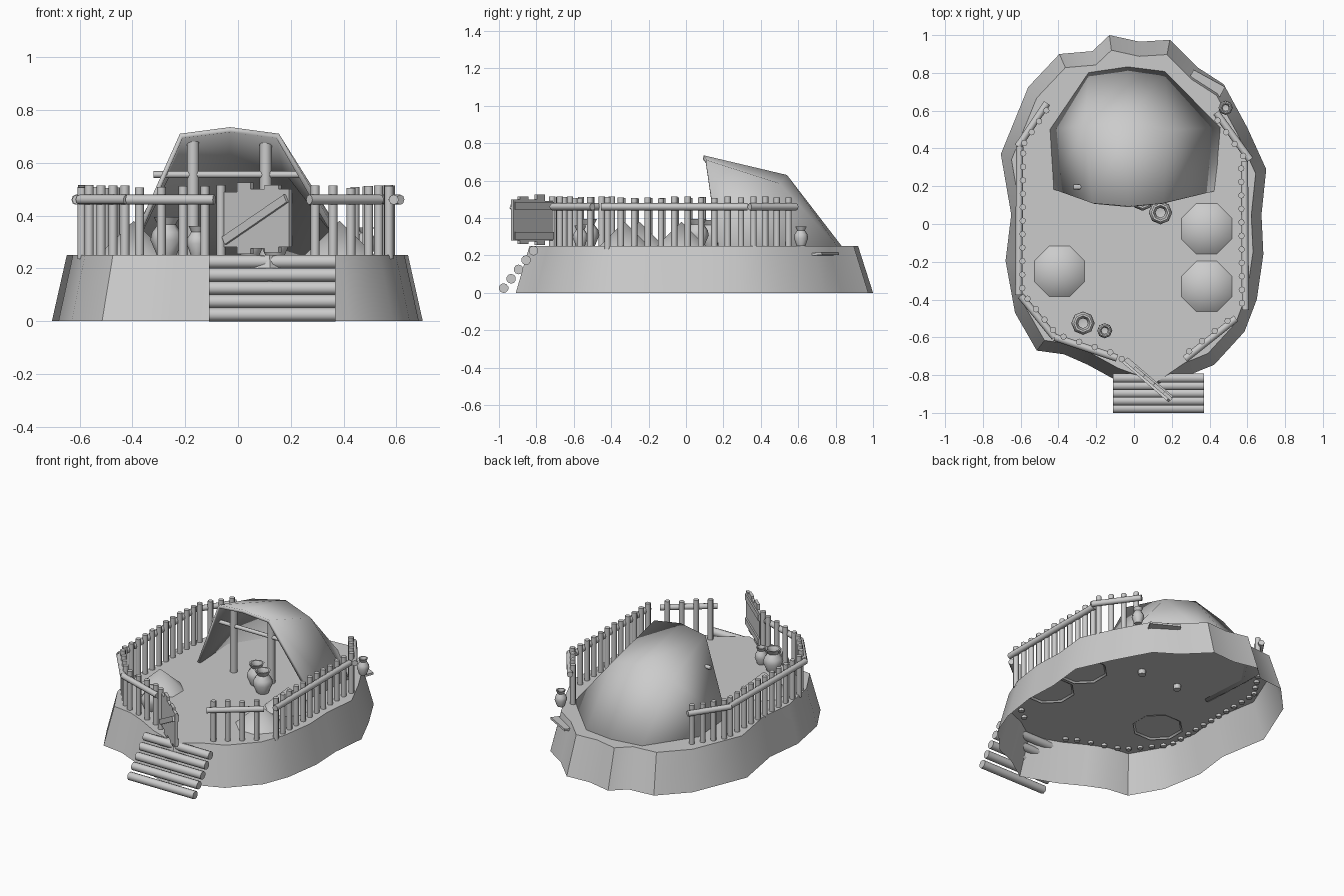
import bpy, bmesh, math, random
from mathutils import Vector

random.seed(4)
if "Cube" in bpy.data.objects:
    bpy.data.objects.remove(bpy.data.objects["Cube"])

GROUND = 0.25
grey = bpy.data.materials.new("plain grey")
grey.use_nodes = True
grey.diffuse_color = (0.6, 0.6, 0.6, 1)
grey.node_tree.nodes["Principled BSDF"].inputs["Base Color"].default_value = (0.6, 0.6, 0.6, 1)


def finish(bm, name, angle=40, outward=True):
    if outward:
        bmesh.ops.recalc_face_normals(bm, faces=bm.faces)
    mesh = bpy.data.meshes.new(name)
    bm.to_mesh(mesh)
    bm.free()
    mesh.materials.append(grey)
    obj = bpy.data.objects.new(name, mesh)
    bpy.context.collection.objects.link(obj)
    bpy.ops.object.select_all(action='DESELECT')
    obj.select_set(True)
    bpy.context.view_layer.objects.active = obj
    bpy.ops.object.shade_smooth_by_angle(angle=math.radians(angle))
    return obj


def log(name, a, b, radius, sides=8):
    """Round timber between two points."""
    a, b = Vector(a), Vector(b)
    bm = bmesh.new()
    bmesh.ops.create_cone(bm, cap_ends=True, segments=sides, radius1=radius,
                          radius2=radius, depth=(b - a).length)
    obj = finish(bm, name, 50)
    obj.location = (a + b) / 2
    obj.rotation_euler = (b - a).to_track_quat('Z', 'Y').to_euler()
    return obj


def box(name, center, size, rot=(0, 0, 0)):
    bm = bmesh.new()
    bmesh.ops.create_cube(bm, size=1)
    bmesh.ops.scale(bm, vec=size, verts=bm.verts)
    obj = finish(bm, name, 30)
    obj.location, obj.rotation_euler = center, rot
    return obj


# Hollow earth mound: irregular outline, tapered wall, flat top
outline = [(-.13, 1), (.03, .965), (.19, .975), (.335, .83), (.475, .74), (.6, .51),
           (.7, .29), (.675, .05), (.685, -.16), (.65, -.4), (.585, -.57),
           (.425, -.745), (.29, -.8), (.13, -.91), (-.09, -.83), (-.245, -.745),
           (-.37, -.69), (-.515, -.67), (-.63, -.47), (-.68, -.195), (-.65, .05),
           (-.705, .37), (-.56, .725), (-.395, .9), (-.22, .915)]
bm = bmesh.new()
low = [bm.verts.new((x, y, 0)) for x, y in outline]
high = [bm.verts.new((x * .92, y * .92, GROUND)) for x, y in outline]
for i in range(len(outline)):
    j = (i + 1) % len(outline)
    bm.faces.new((low[j], low[i], high[i], high[j]))
bm.faces.new(list(reversed(high)))
finish(bm, "earth_mound", outward=False)

# Tent: three arches lofted from the opening to the back hem
arches = [
    [(-.43, .185, .24), (-.22, .11, .71), (-.03, .095, .735), (.155, .11, .71), (.43, .175, .24)],
    [(-.45, .5, .24), (-.26, .52, .585), (-.03, .54, .63), (.18, .5, .585), (.45, .34, .24)],
    [(-.45, .735, .24), (-.24, .81, .24), (-.035, .84, .24), (.165, .815, .24), (.465, .51, .24)],
]
bm = bmesh.new()
rows = [[bm.verts.new(p) for p in arch] for arch in arches]
for r, s in zip(rows, rows[1:]):
    for i in range(len(r) - 1):
        bm.faces.new((r[i], r[i + 1], s[i + 1], s[i]))
tent = finish(bm, "tent_cover", 65, outward=False)
skin = tent.modifiers.new("thickness", 'SOLIDIFY')
skin.thickness, skin.offset = .02, -1

# Tent frame
for side, x in (("right", -.17), ("left", .105)):
    log(f"tent_post_{side}", (x, .2, .22), (x, .2, .68), .023)
log("tent_beam", (-.32, .195, .555), (.24, .195, .555), .013)

# Fence: rail start, rail end, number of posts
runs = [((-.46, .64), (-.615, .41), 4), ((-.605, .41), (-.61, -.375), 11),
        ((-.6, -.38), (-.42, -.6), 4), ((-.42, -.6), (-.09, -.71), 4),
        ((.27, -.715), (.54, -.5), 4), ((.59, -.455), (.585, .33), 11),
        ((.615, .34), (.435, .59), 4)]
for n, (a, b, count) in enumerate(runs):
    a, b = Vector((*a, .46)), Vector((*b, .46))
    log(f"fence_rail_{n}", a, b, .019)
    along = (b - a).normalized()
    inward = Vector((-along.y, along.x, 0))
    if inward.dot(a + b) > 0:
        inward = -inward
    for k in range(count):
        p = a.lerp(b, (k + .5) / count) + inward * .018
        log(f"fence_post_{n}_{k}", (p.x, p.y, .235),
            (p.x, p.y, .51 + random.uniform(-.006, .006)), .017)
log("gate_post", (-.065, -.715, .235), (-.065, -.715, .515), .017)

# Open gate of rough planks with cross bars and a brace
hinge, tip = Vector((-.045, -.72, 0)), Vector((.195, -.925, 0))
span = tip - hinge
turn = math.atan2(span.y, span.x)
width = span.length
planks = [(.1, .28, .49), (.3, .255, .525), (.52, .275, .5), (.74, .26, .515), (.91, .28, .5)]
for n, (t, bottom, top) in enumerate(planks):
    c = hinge + span * t
    box(f"gate_plank_{n}", (c.x, c.y, (bottom + top) / 2),
        (width * .215, .018, top - bottom), (0, 0, turn))
face = Vector((span.y, -span.x, 0)).normalized()
mid = hinge + span * .5
for n, z in enumerate((.305, .465)):
    c = mid - face * .012
    box(f"gate_bar_{n}", (c.x, c.y, z), (width, .012, .04), (0, 0, turn))
c = mid + face * .014
box("gate_brace", (c.x, c.y, .385), (width * 1.1, .016, .032), (0, -.48, turn))

# Log steps
for n in range(5):
    y, z = -.975 + .04 * n, .025 + .05 * n
    log(f"step_log_{n}", (-.11, y, z), (.37, y, z), .026, 10)

# Low heaps
for n, (x, y) in enumerate([(-.395, -.25), (.385, -.025), (.385, -.33)]):
    bm = bmesh.new()
    bmesh.ops.create_cone(bm, cap_ends=False, segments=8, radius1=.155, radius2=0, depth=.14)
    heap = finish(bm, f"heap_{n}", 60)
    heap.location = (x, y, .31)
    heap.rotation_euler.z = math.radians(22.5)

# Clay pots: octagonal turned profile, open at the top
profile = [(0, 0), (.6, 0), (1, .4), (.9, .6), (.55, .8), (.8, 1), (.62, 1), (.42, .8), (.5, .5), (0, .45)]
pots = [(-.27, -.525, .062, .145), (-.155, -.565, .04, .11), (.14, .06, .062, .145),
        (.045, .13, .06, .14), (.485, .615, .038, .105)]
for n, (x, y, radius, height) in enumerate(pots):
    bm = bmesh.new()
    verts = [bm.verts.new((r * radius, 0, z * height)) for r, z in profile]
    edges = [bm.edges.new(pair) for pair in zip(verts, verts[1:])]
    bmesh.ops.spin(bm, geom=verts + edges, cent=(0, 0, 0), axis=(0, 0, 1),
                   angle=math.tau, steps=8)
    bmesh.ops.remove_doubles(bm, verts=bm.verts, dist=.0005)
    finish(bm, f"clay_pot_{n}", 50).location = (x, y, GROUND)

# Small ledge on the back wall
box("wall_ledge", (.385, .745, .208), (.19, .06, .014), (.08, 0, -.5))
